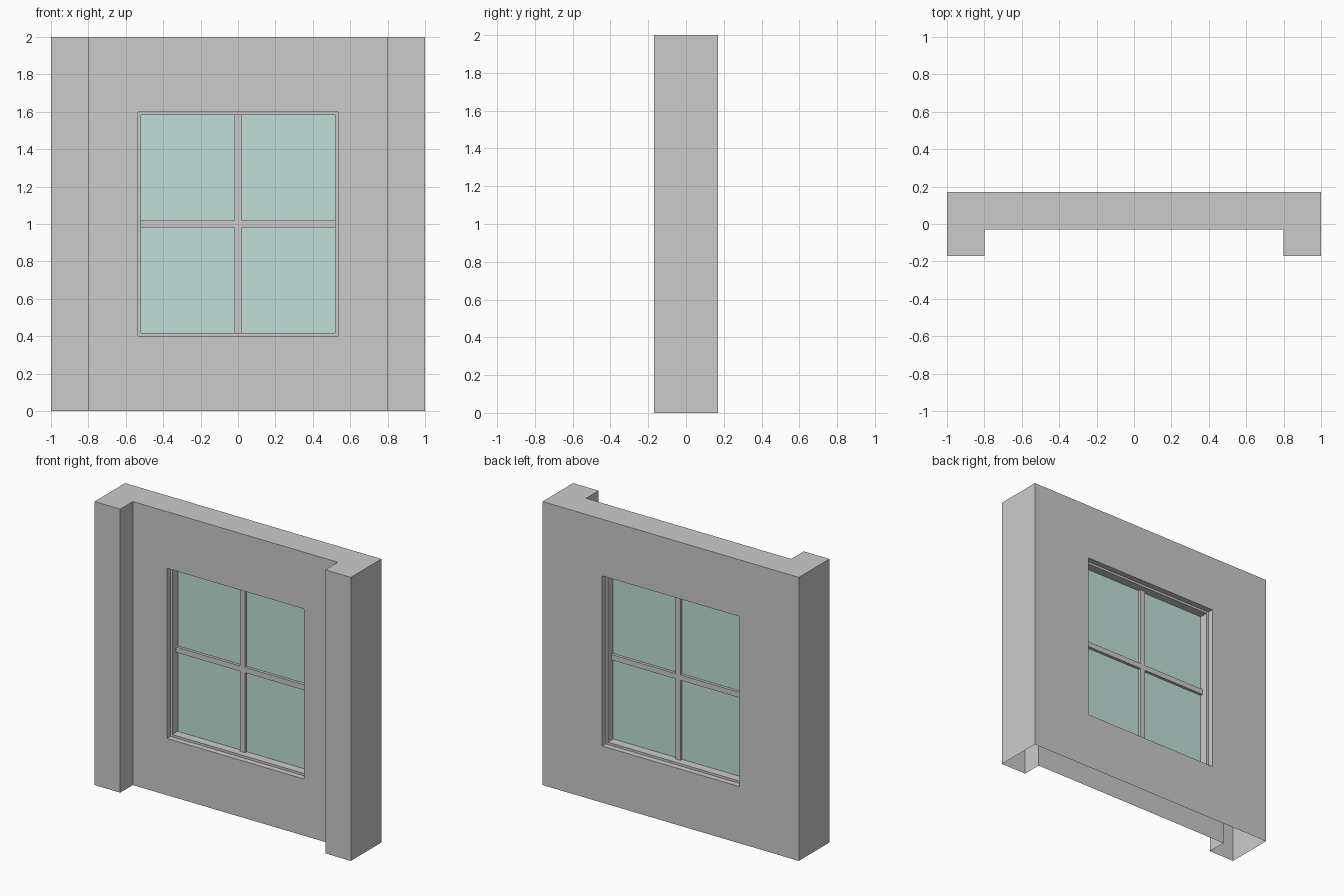
import bpy, bmesh

if "Cube" in bpy.data.objects:
    bpy.data.objects.remove(bpy.data.objects["Cube"])

W, H = 1.0, 2.0                      # half width and height of the wall
FRONT, BACK, PIER = -0.03, 0.17, -0.17
WX, Z0, Z1 = 0.535, 0.40, 1.60       # window opening
GLASS_Y, TRIM, BAR = 0.07, 0.016, 0.019


def finish(name, bm):
    bmesh.ops.remove_doubles(bm, verts=bm.verts, dist=1e-5)
    mesh = bpy.data.meshes.new(name)
    bm.to_mesh(mesh)
    bm.free()
    obj = bpy.data.objects.new(name, mesh)
    bpy.context.collection.objects.link(obj)
    return obj


def rect(bm, hx, z0, z1, y):
    return [bm.verts.new((x, y, z)) for x, z in ((-hx, z0), (hx, z0), (hx, z1), (-hx, z1))]


def ring(bm, a, b):
    for i in range(4):
        j = (i + 1) % 4
        bm.faces.new((a[i], a[j], b[j], b[i]))


# Wall shell with corner piers, pierced by the window and open underneath
bm = bmesh.new()
plan = [(-W, BACK), (-W, PIER), (-0.8, PIER), (-0.8, FRONT),
        (0.8, FRONT), (0.8, PIER), (W, PIER), (W, BACK)]
low = [bm.verts.new((x, y, 0)) for x, y in plan]
top = [bm.verts.new((x, y, H)) for x, y in plan]
bm.faces.new(top)
for i in range(8):
    j = (i + 1) % 8
    if i not in (3, 7):              # these two sides hold the window
        bm.faces.new((low[i], low[j], top[j], top[i]))
front_hole = rect(bm, WX, Z0, Z1, FRONT)
back_hole = rect(bm, WX, Z0, Z1, BACK)
ring(bm, [low[3], low[4], top[4], top[3]], front_hole)
ring(bm, front_hole, back_hole)
ring(bm, back_hole, [low[0], low[7], top[7], top[0]])
bmesh.ops.recalc_face_normals(bm, faces=bm.faces)
finish("wall", bm)

# Window frame: a rectangular section swept round the opening
bm = bmesh.new()
ix, iz0, iz1 = WX - TRIM, Z0 + TRIM, Z1 - TRIM
loops = [rect(bm, WX, Z0, Z1, 0.01), rect(bm, ix, iz0, iz1, 0.01),
         rect(bm, ix, iz0, iz1, 0.13), rect(bm, WX, Z0, Z1, 0.13)]
for k in range(4):
    ring(bm, loops[k], loops[(k + 1) % 4])
bmesh.ops.recalc_face_normals(bm, faces=bm.faces)
finish("window_frame", bm)


# Glazing bars
def bar(name, hx, hz):
    bm = bmesh.new()
    bmesh.ops.create_cube(bm, size=2)
    bmesh.ops.scale(bm, vec=(hx, 0.02, hz), verts=bm.verts)
    bmesh.ops.translate(bm, vec=(0, GLASS_Y, (Z0 + Z1) / 2), verts=bm.verts)
    finish(name, bm)


bar("vertical_bar", BAR, (iz1 - iz0) / 2)
bar("horizontal_bar", ix, BAR)

# Glass pane
bm = bmesh.new()
bm.faces.new(rect(bm, ix, iz0, iz1, GLASS_Y))
glass = finish("glass", bm)
mat = bpy.data.materials.new("glass_green")
mat.diffuse_color = (0.53, 0.74, 0.68, 1)
mat.use_nodes = True
mat.node_tree.nodes["Principled BSDF"].inputs["Base Color"].default_value = mat.diffuse_color
glass.data.materials.append(mat)
